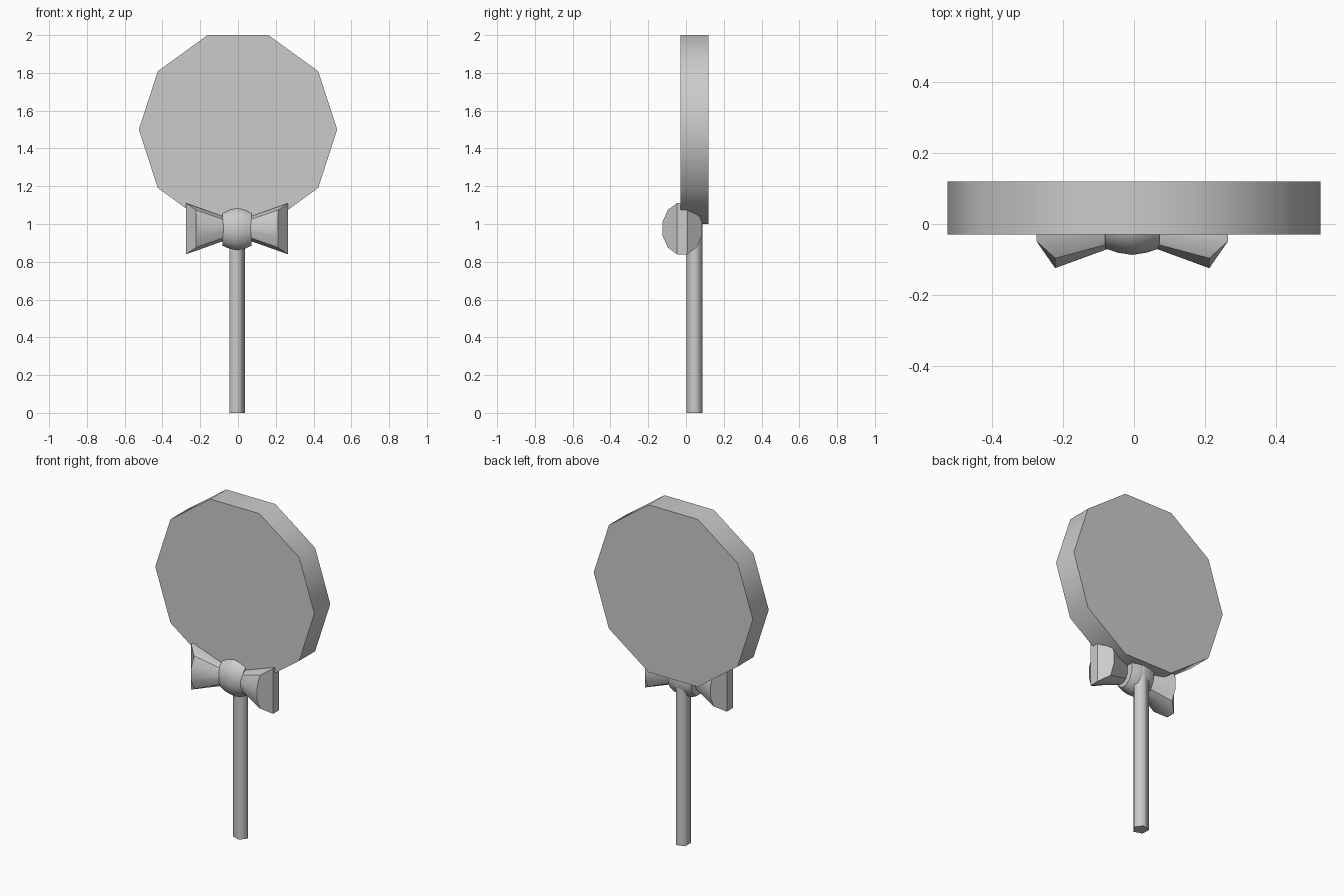
import bpy, bmesh
from math import sin, cos, pi, radians

if "Cube" in bpy.data.objects:
    bpy.data.objects.remove(bpy.data.objects["Cube"])


def finish(name, bm, angle):
    bmesh.ops.recalc_face_normals(bm, faces=bm.faces)
    mesh = bpy.data.meshes.new(name)
    bm.to_mesh(mesh)
    bm.free()
    ob = bpy.data.objects.new(name, mesh)
    bpy.context.collection.objects.link(ob)
    bpy.ops.object.select_all(action='DESELECT')
    ob.select_set(True)
    bpy.context.view_layer.objects.active = ob
    bpy.ops.object.shade_smooth_by_angle(angle=radians(angle))
    return ob


def loft(name, rings, angle):
    """Skin closed rings of points and cap both ends."""
    bm = bmesh.new()
    loops = [[bm.verts.new(p) for p in ring] for ring in rings]
    n = len(loops[0])
    for a, b in zip(loops, loops[1:]):
        for i in range(n):
            j = (i + 1) % n
            bm.faces.new((a[i], a[j], b[j], b[i]))
    bm.faces.new(loops[0])
    bm.faces.new(loops[-1])
    return finish(name, bm, angle)


def angles(n, start=0.0):
    return [start + 2 * pi * i / n for i in range(n)]


# Candy disc: ten-sided, flat on top
loft("candy_disc", [[(0.525 * cos(a), y, 1.5 + 0.525 * sin(a)) for a in angles(10)]
                    for y in (-0.03, 0.12)], 40)

# Stick: five-sided
loft("stick", [[(-0.009 + 0.045 * cos(a), 0.045 + 0.045 * sin(a), z) for a in angles(5)]
               for z in (0.0, 1.08)], 75)

# Bow loops: twelve-sided flares whose outer end bulges along a central strip
CX, CY, CZ = -0.005, -0.02, 0.975
for side, label in ((-1, "left"), (1, "right")):
    bm = bmesh.new()
    inner, outer = [], []
    for a in angles(12, pi / 12):
        y, z = 0.108 * cos(a), 0.14 * sin(a)
        inner.append(bm.verts.new((CX + side * 0.06, CY + y * 0.45, CZ + z * 0.45)))
        reach = 0.27 if abs(y) < 0.05 else 0.217
        outer.append(bm.verts.new((CX + side * reach, CY + y, CZ + z)))
    for i in range(12):
        j = (i + 1) % 12
        bm.faces.new((inner[i], inner[j], outer[j], outer[i]))
    bm.faces.new(inner)
    # central strip, then the slanted rear and front facets
    bm.faces.new([outer[i] for i in (2, 3, 8, 9)])
    bm.faces.new([outer[i] for i in (9, 10, 11, 0, 1, 2)])
    bm.faces.new([outer[i] for i in (3, 4, 5, 6, 7, 8)])
    finish("bow_loop_" + label, bm, 32)

# Knot: rounded band around the middle of the bow
loft("bow_knot", [[(CX + x, s * 0.09 * cos(a), CZ + s * 0.118 * sin(a))
                   for a in angles(12, pi / 12)]
                  for x, s in ((-0.077, 0.79), (-0.04, 0.93), (0, 1.0), (0.04, 0.93), (0.077, 0.79))], 40)
